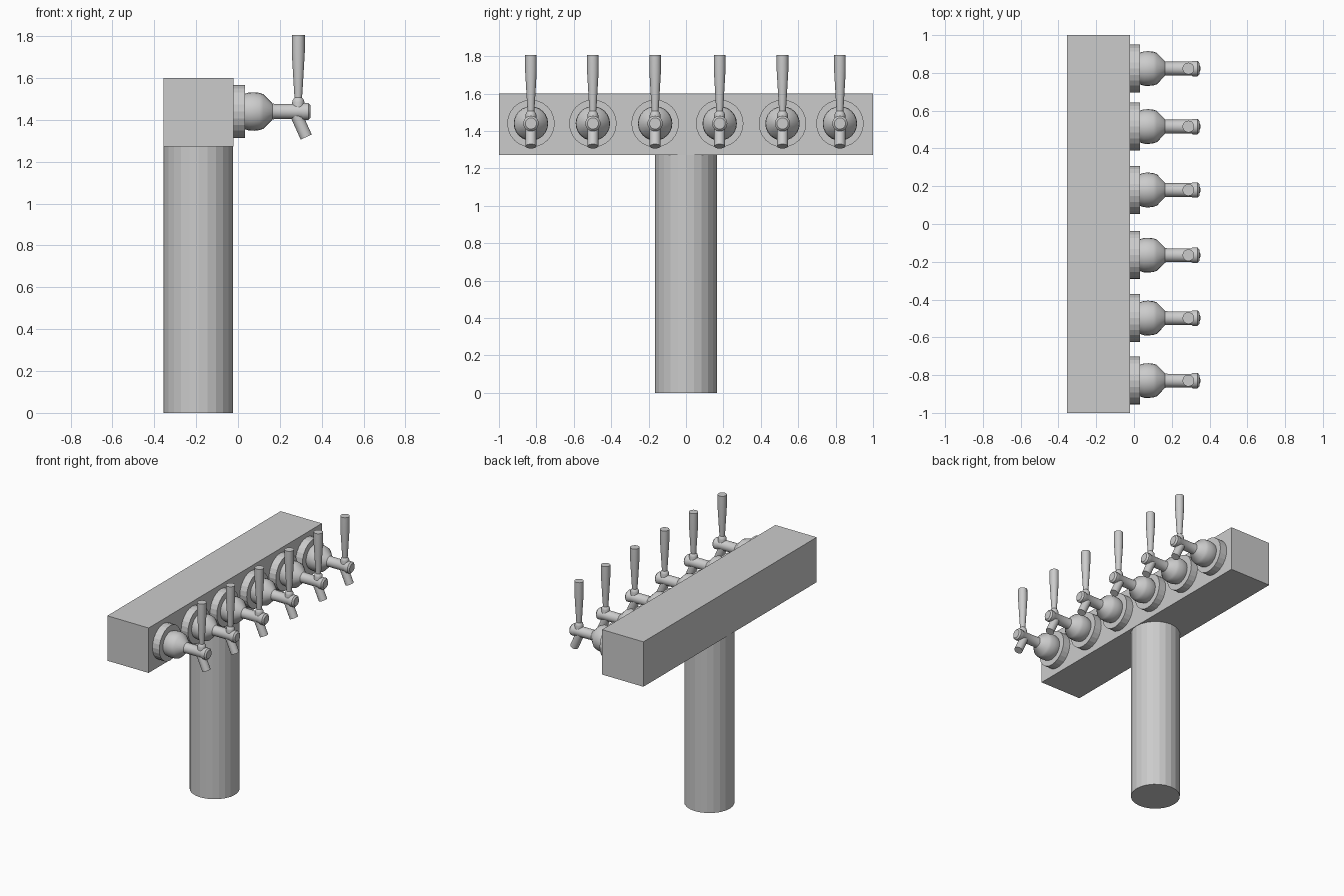
import bpy, bmesh, math
from mathutils import Vector

if "Cube" in bpy.data.objects:
    bpy.data.objects.remove(bpy.data.objects["Cube"])

TAP_Y = (-0.829, -0.498, -0.165, 0.18, 0.516, 0.823)
TAP_Z = 1.44
FACE_X = -0.022


def lathe(name, profile, origin, axis, sides=24, smooth=True):
    """Closed solid of revolution; profile is (radius, distance along axis)."""
    bm = bmesh.new()
    rings = []
    for r, d in profile:
        rings.append([bm.verts.new((r * math.cos(2 * math.pi * i / sides),
                                    r * math.sin(2 * math.pi * i / sides), d))
                      for i in range(sides)])
    for a, b in zip(rings, rings[1:]):
        for i in range(sides):
            j = (i + 1) % sides
            bm.faces.new((a[i], a[j], b[j], b[i]))
    bm.faces.new(rings[0][::-1])
    bm.faces.new(rings[-1])
    bm.transform(Vector(axis).to_track_quat('Z', 'Y').to_matrix().to_4x4())
    mesh = bpy.data.meshes.new(name)
    bm.to_mesh(mesh)
    bm.free()
    obj = bpy.data.objects.new(name, mesh)
    bpy.context.collection.objects.link(obj)
    obj.location = origin
    if smooth:
        bpy.ops.object.select_all(action='DESELECT')
        obj.select_set(True)
        bpy.context.view_layer.objects.active = obj
        bpy.ops.object.shade_smooth_by_angle(angle=math.radians(35))
    return obj


# Column
lathe("column", [(0.166, 0), (0.166, 1.28)], (-0.189, 0, 0), (0, 0, 1), 24, False)

# Horizontal manifold box
bpy.ops.mesh.primitive_cube_add(size=1, location=(-0.189, 0, 1.436))
box = bpy.context.object
box.name = "manifold_box"
box.scale = (0.334, 2.0, 0.328)
bpy.ops.object.transform_apply(location=False, rotation=False, scale=True)

# One tap: flange, rounded body with stem, spout, handle
y0 = TAP_Y[0]
tap = [
    lathe("tap_flange", [(0.127, -0.005), (0.127, 0.055)],
          (FACE_X, y0, TAP_Z), (1, 0, 0), 24, False),
    lathe("tap_body", [(0.083, 0.05), (0.091, 0.075), (0.092, 0.10), (0.089, 0.125),
                       (0.083, 0.143), (0.038, 0.187), (0.036, 0.20), (0.036, 0.325),
                       (0.041, 0.333), (0.041, 0.358), (0.030, 0.368)],
          (FACE_X, y0, TAP_Z), (1, 0, 0)),
    lathe("tap_spout", [(0.029, 0), (0.029, 0.124)],
          (0.275, y0, 1.431), (0.41, 0, -0.91), 20),
    lathe("tap_handle", [(0.029, 0), (0.029, 0.035), (0.026, 0.046), (0.018, 0.056),
                         (0.021, 0.10), (0.031, 0.27), (0.031, 0.356)],
          (0.288, y0, 1.45), (0, 0, 1), 20),
]

# Repeat the tap along the box
for n, y in enumerate(TAP_Y[1:], 2):
    for part in tap:
        copy = part.copy()
        copy.name = f"{part.name}_{n}"
        copy.location.y = y
        bpy.context.collection.objects.link(copy)
